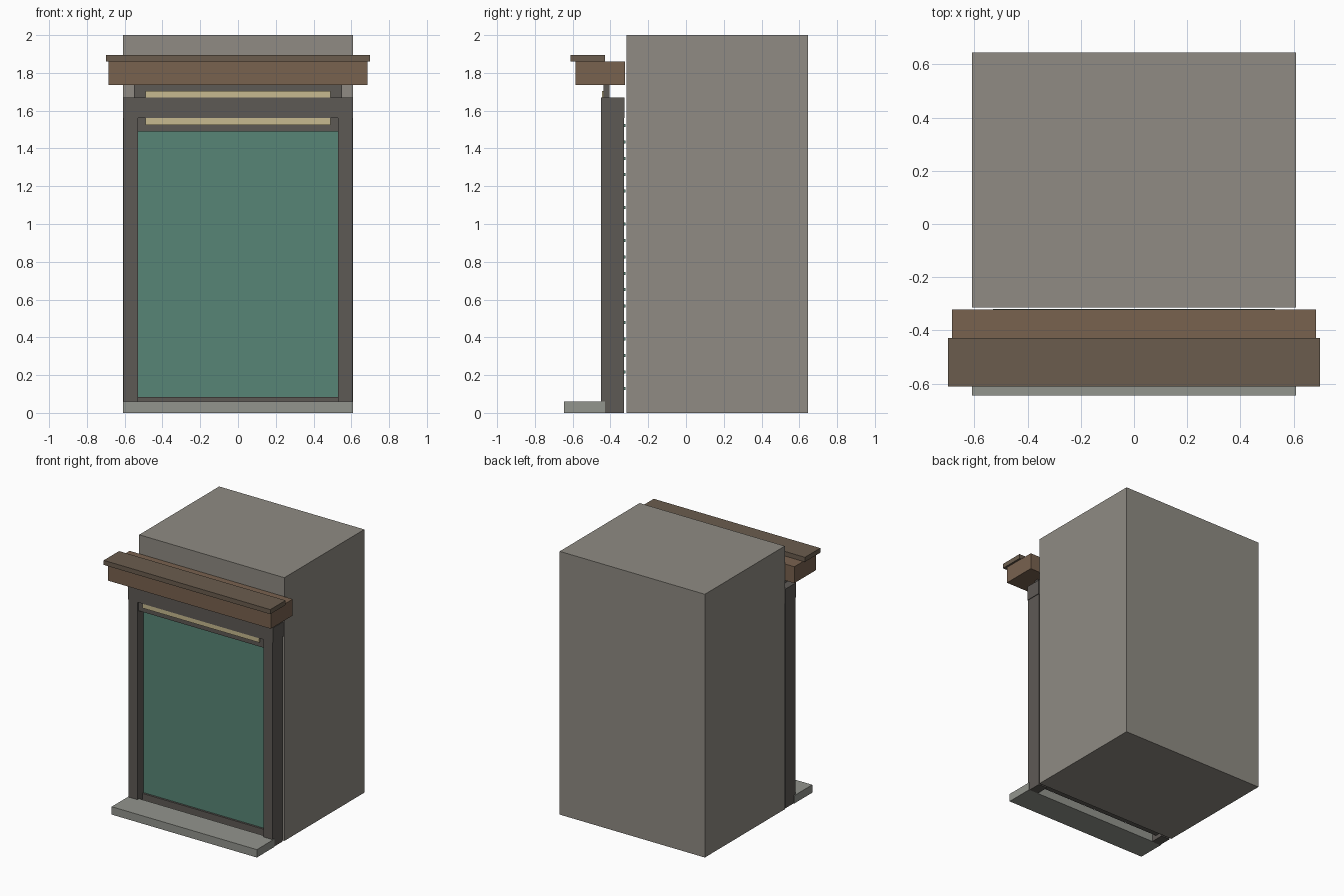
import bpy

if "Cube" in bpy.data.objects:
    bpy.data.objects.remove(bpy.data.objects["Cube"])


def material(name, rgb):
    # colours given as 0-255 screen values, converted to linear
    m = bpy.data.materials.new(name)
    m.diffuse_color = [(c / 255) ** 2.2 for c in rgb] + [1]
    m.use_nodes = True
    m.node_tree.nodes["Principled BSDF"].inputs["Base Color"].default_value = m.diffuse_color
    return m


STONE = material("stone", (142, 138, 130))
SILL = material("sill_stone", (145, 147, 140))
METAL = material("dark_metal", (94, 90, 86))
GREEN = material("green_shutter", (88, 132, 117))
BROWN = material("brown_wood", (120, 98, 80))
CAP = material("cap_wood", (106, 93, 79))
CREAM = material("cream_panel", (198, 184, 142))


def box(name, mat, x, y, z):
    """Box from (min, max) ranges along each axis."""
    bpy.ops.mesh.primitive_cube_add(size=1)
    o = bpy.context.object
    o.name = name
    for i, (a, b) in enumerate((x, y, z)):
        for v in o.data.vertices:
            v.co[i] = (a + b) / 2 + v.co[i] * (b - a)
    o.data.materials.append(mat)
    return o


def sym(w):
    return (-w, w)


# building block and front step
box("building_block", STONE, sym(0.61), (-0.315, 0.645), (0, 2))
box("front_sill", SILL, sym(0.61), (-0.645, -0.43), (0, 0.06))

# door frame: two jambs and header
jamb = box("door_jambs", METAL, (0.53, 0.605), (-0.45, -0.328), (0, 1.56))
mirror = jamb.modifiers.new("mirror", 'MIRROR')
mirror.use_axis = (True, False, False)
box("door_header", METAL, sym(0.61), (-0.45, -0.325), (1.56, 1.67))

# shutter curtain, bottom rail and horizontal ribs behind it
box("shutter_curtain", GREEN, sym(0.53), (-0.375, -0.33), (0.085, 1.56))
box("shutter_bottom_rail", METAL, sym(0.53), (-0.39, -0.335), (0.03, 0.085))
rib = box("shutter_ribs", GREEN, sym(0.53), (-0.335, -0.319), (0.122, 0.138))
arr = rib.modifiers.new("array", 'ARRAY')
arr.count = 17
arr.use_relative_offset = False
arr.use_constant_offset = True
arr.constant_offset_displace = (0, 0, 0.087)

# fascia board running behind the header, with pale panel
board = box("fascia_board", METAL, sym(0.55), (-0.436, -0.405), (1.56, 1.735))
box("fascia_board_lower", METAL, sym(0.53), (-0.436, -0.405), (1.49, 1.56))
box("fascia_panel", CREAM, sym(0.49), (-0.446, -0.436), (1.525, 1.705))

# canopy beam and cap
box("canopy_beam", BROWN, sym(0.685), (-0.585, -0.322), (1.735, 1.86))
box("canopy_cap", CAP, sym(0.70), (-0.612, -0.428), (1.86, 1.895))
